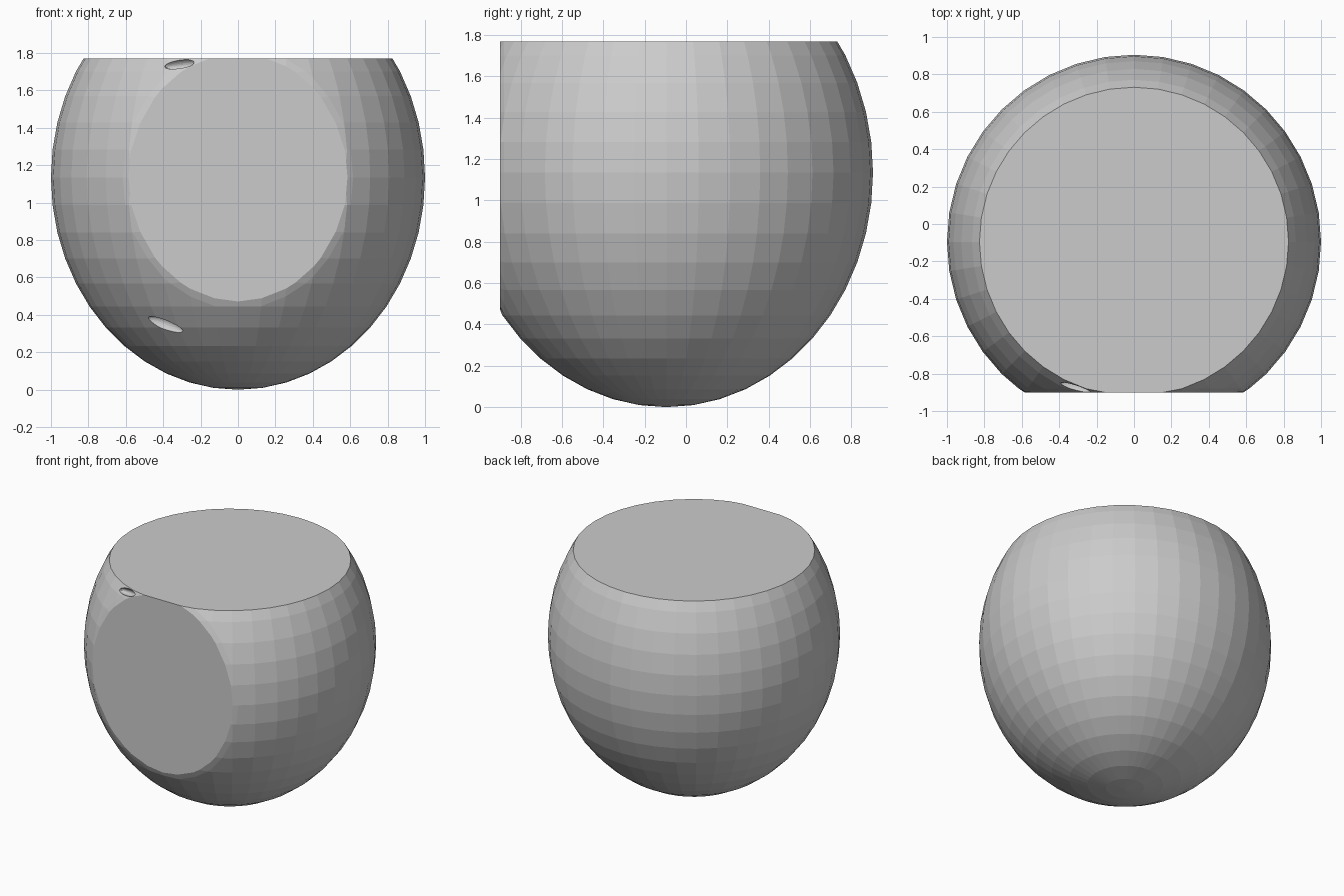
import bpy, bmesh, math
from mathutils import Matrix, Vector

if "Cube" in bpy.data.objects:
    bpy.data.objects.remove(bpy.data.objects["Cube"])

C = Vector((0, -0.095, 1.135))      # centre of the egg-shaped body
R = Vector((1.0, 1.0, 1.135))       # its radii
FRONT, TOP = -0.9, 1.77             # flat cut planes


def ellipsoid(bm, matrix, segs, rings):
    bmesh.ops.create_uvsphere(bm, u_segments=segs, v_segments=rings, radius=1, matrix=matrix)


def cut(bm, co, no, remove=True):
    res = bmesh.ops.bisect_plane(bm, geom=bm.verts[:] + bm.edges[:] + bm.faces[:],
                                 plane_co=co, plane_no=no, clear_outer=remove)
    return [g for g in res["geom_cut"] if isinstance(g, bmesh.types.BMVert)]


def to_object(bm, name):
    mesh = bpy.data.meshes.new(name)
    bmesh.ops.recalc_face_normals(bm, faces=bm.faces[:])
    bm.to_mesh(mesh)
    bm.free()
    obj = bpy.data.objects.new(name, mesh)
    bpy.context.collection.objects.link(obj)
    return obj


# Faceted body with a flat front (narrow chamfer) and a flat top
bm = bmesh.new()
ellipsoid(bm, Matrix.Translation(C) @ Matrix.Diagonal((*R, 1)), 40, 24)
cut(bm, (0, FRONT + 0.02, 0), (0, -1, 0), remove=False)
for v in cut(bm, (0, FRONT, 0), (0, -1, 0)):
    v.co.x *= 0.988
    v.co.z = C.z + (v.co.z - C.z) * 0.988
bmesh.ops.holes_fill(bm, edges=[e for e in bm.edges if e.is_boundary])
cut(bm, (0, 0, TOP), (0, 0, 1))
bmesh.ops.holes_fill(bm, edges=[e for e in bm.edges if e.is_boundary])
body = to_object(bm, "body")


# Two small dents on the front left: x, z, slope, half length, half height
def dent(name, x, z, slope, length, height):
    q = 1 - ((x - C.x) / R.x) ** 2 - ((z - C.z) / R.z) ** 2
    p = Vector((x, C.y - R.y * math.sqrt(q), z))
    n = Vector([(p[i] - C[i]) / R[i] ** 2 for i in range(3)]).normalized()
    side = n.cross(Vector((slope, 0, -1))).normalized()
    t = side if side.x > 0 else -side
    b = n.cross(t)
    rot = Matrix((t, b, n)).transposed().to_4x4()
    bm = bmesh.new()
    ellipsoid(bm, Matrix.Translation(p) @ rot @ Matrix.Diagonal((length, height, 0.04, 1)), 24, 12)
    cutter = to_object(bm, name)
    cutter.hide_render = True
    cutter.hide_viewport = True
    mod = body.modifiers.new(name, "BOOLEAN")
    mod.operation = "DIFFERENCE"
    mod.solver = "EXACT"
    mod.object = cutter


dent("upper_dent_cutter", -0.315, 1.742, 0.15, 0.085, 0.026)
dent("lower_dent_cutter", -0.39, 0.345, -0.38, 0.105, 0.036)
